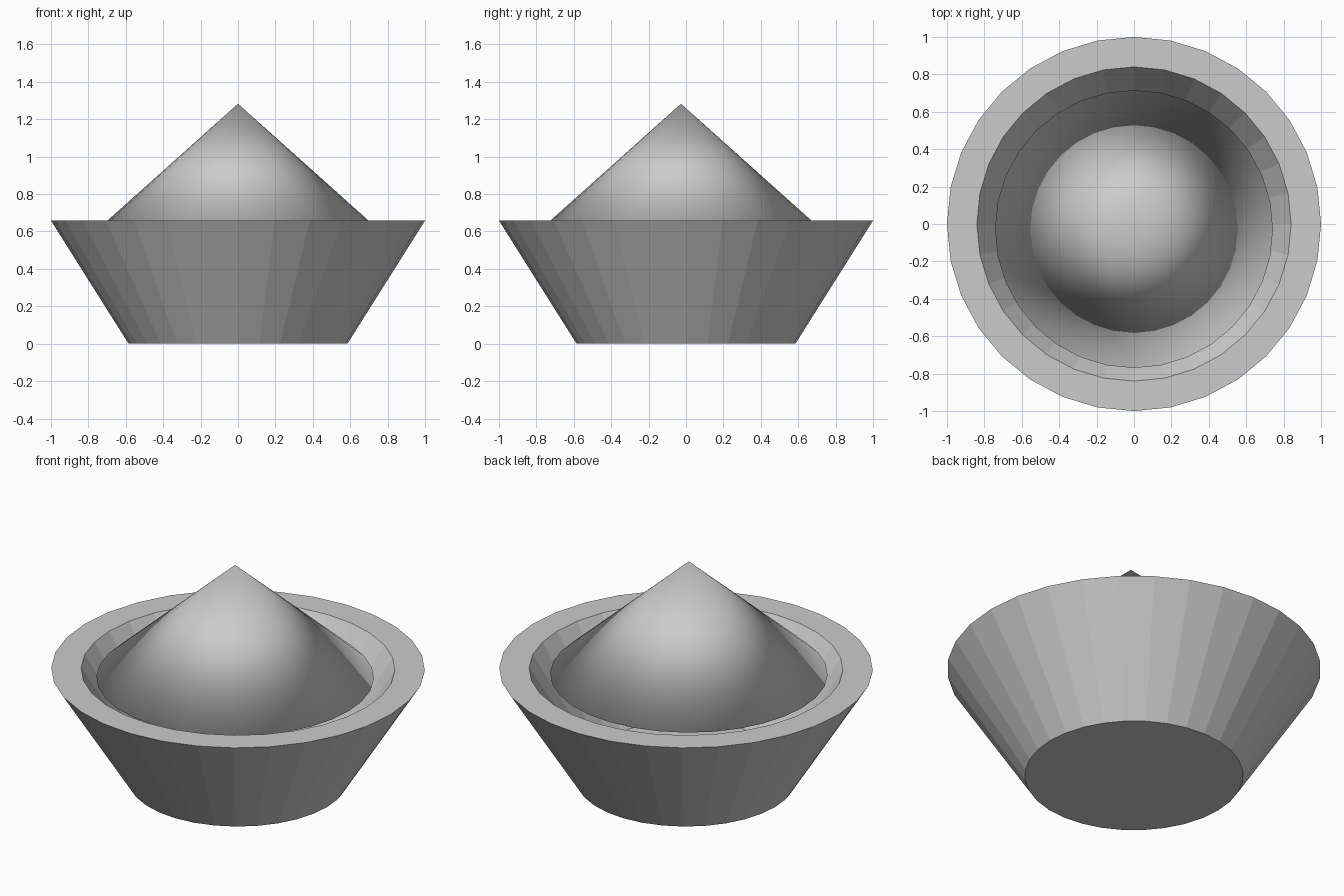
import bpy, bmesh, math

if "Cube" in bpy.data.objects:
    bpy.data.objects.remove(bpy.data.objects["Cube"])

SIDES = 32


def lathe(name, profile):
    """Flat-sided solid from (radius, z) rings, capped at both ends."""
    bm = bmesh.new()
    rings = [[bm.verts.new((r * math.sin(2 * math.pi * i / SIDES),
                            r * math.cos(2 * math.pi * i / SIDES), z))
              for i in range(SIDES)] for r, z in profile]
    for a, b in zip(rings, rings[1:]):
        for i in range(SIDES):
            j = (i + 1) % SIDES
            bm.faces.new((a[i], a[j], b[j], b[i]))
    bm.faces.new(rings[0])
    bm.faces.new(rings[-1])
    bmesh.ops.recalc_face_normals(bm, faces=bm.faces)
    mesh = bpy.data.meshes.new(name)
    bm.to_mesh(mesh)
    bm.free()
    obj = bpy.data.objects.new(name, mesh)
    bpy.context.collection.objects.link(obj)
    return obj


# Faceted tapered pot: base, outer wall, flat rim, inner wall, inner floor
lathe("pot", [(0.585, 0), (1.0, 0.658), (0.84, 0.658), (0.50, 0.12)])

# Pointed mound inside the pot, smooth all over including its base
bpy.ops.mesh.primitive_cone_add(vertices=SIDES, radius1=0.743, radius2=0,
                                depth=0.665, location=(0, -0.027, 0.618 + 0.3325))
mound = bpy.context.object
mound.name = "mound"
bpy.ops.object.shade_smooth()
